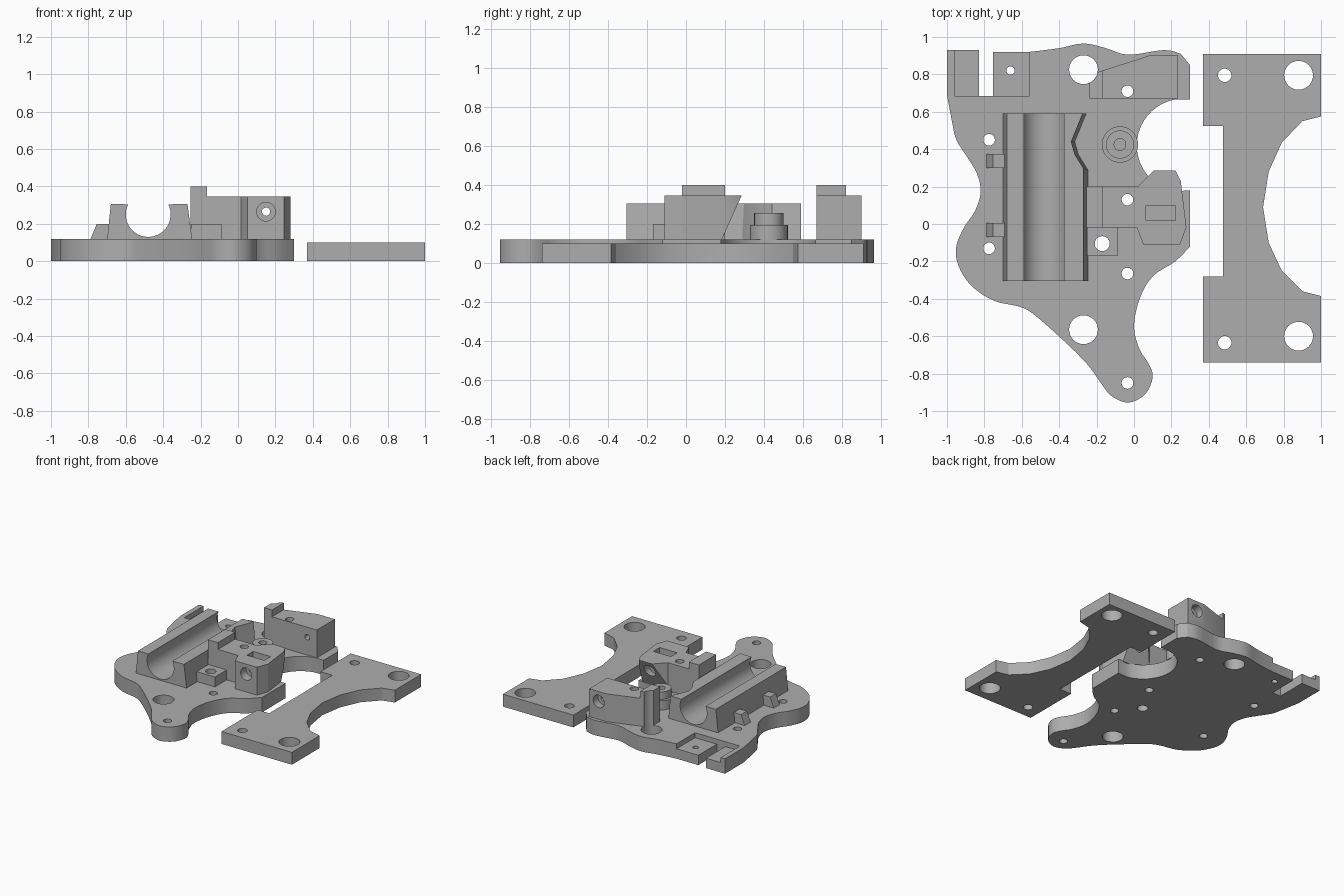
import bpy, bmesh, math
from mathutils import Vector

if "Cube" in bpy.data.objects:
    bpy.data.objects.remove(bpy.data.objects["Cube"], do_unlink=True)

grey = bpy.data.materials.new("plain grey")
grey.use_nodes = True
COLOUR = (0.42, 0.42, 0.42, 1)
grey.diffuse_color = COLOUR
grey.node_tree.nodes["Principled BSDF"].inputs["Base Color"].default_value = COLOUR

AXES = {
    "x": lambda u, v, w: (w, u, v),
    "y": lambda u, v, w: (u, w, v),
    "z": lambda u, v, w: (u, v, w),
}


def prism(name, outline, low, high, axis="z"):
    """Extrude a 2D outline along an axis."""
    place = AXES[axis]
    bm = bmesh.new()
    face = bm.faces.new([bm.verts.new(place(u, v, low)) for u, v in outline])
    moved = bmesh.ops.extrude_face_region(bm, geom=[face])["geom"]
    verts = [g for g in moved if isinstance(g, bmesh.types.BMVert)]
    bmesh.ops.translate(bm, verts=verts, vec=Vector(place(0, 0, high - low)))
    bmesh.ops.recalc_face_normals(bm, faces=bm.faces)
    mesh = bpy.data.meshes.new(name)
    bm.to_mesh(mesh)
    bm.free()
    mesh.materials.append(grey)
    obj = bpy.data.objects.new(name, mesh)
    bpy.context.collection.objects.link(obj)
    return obj


def rect(u0, u1, v0, v1):
    return [(u0, v0), (u1, v0), (u1, v1), (u0, v1)]


def arc(cx, cy, r, start, end, steps):
    angles = [math.radians(start + (end - start) * i / steps) for i in range(steps + 1)]
    return [(cx + r * math.cos(a), cy + r * math.sin(a)) for a in angles]


def drill(cx, cy, r, low=-0.1, high=0.6, axis="z"):
    return prism("drill", arc(cx, cy, r, 0, 360, 32)[:-1], low, high, axis)


def spline(points, steps=4):
    """Smooth curve through the given points."""
    pts = [Vector(p) for p in points]
    pts = [pts[0]] + pts + [pts[-1]]
    out = []
    for a, b, c, d in zip(pts, pts[1:], pts[2:], pts[3:]):
        for i in range(steps):
            t = i / steps
            out.append(tuple(0.5 * (2 * b + (c - a) * t + (2 * a - 5 * b + 4 * c - d) * t ** 2
                                    + (3 * b - a - 3 * c + d) * t ** 3)))
    return out + [tuple(pts[-1])]


def combine(obj, tools, operation="DIFFERENCE"):
    """Apply a boolean with each tool, then remove the tool."""
    bpy.context.view_layer.objects.active = obj
    for tool in tools:
        tool.hide_render = True
        mod = obj.modifiers.new("boolean", "BOOLEAN")
        mod.operation = operation
        mod.solver = "EXACT"
        mod.object = tool
        bpy.ops.object.modifier_apply(modifier=mod.name)
        bpy.data.objects.remove(tool, do_unlink=True)


BASE = 0.12     # top of the base plate
SEAT = 0.115    # blocks sink a little into the plate
TOP = 0.345     # top of the tall blocks
LIP = 0.4       # top of the raised lips

# Base plate: wavy outline with a round bite on the side
back_edge = spline([(-0.56, 0.92), (-0.4, 0.94), (-0.27, 0.965), (-0.15, 0.94),
                    (-0.03, 0.905), (0.16, 0.93), (0.25, 0.91)])
bite = arc(0.265, 0.42, 0.25, 101, 259, 20)
front_edge = spline([(0.3, -0.12), (0.22, -0.2), (0.1, -0.28), (0.03, -0.4), (0, -0.55),
                     (0.03, -0.67), (0.08, -0.75), (0.1, -0.82), (0.06, -0.91),
                     (-0.03, -0.955), (-0.12, -0.92), (-0.17, -0.86), (-0.25, -0.75),
                     (-0.38, -0.62), (-0.54, -0.48), (-0.62, -0.44), (-0.75, -0.41),
                     (-0.87, -0.33), (-0.94, -0.22), (-0.95, -0.12), (-0.91, -0.02),
                     (-0.85, 0.07), (-0.82, 0.17), (-0.84, 0.27), (-0.9, 0.37),
                     (-0.95, 0.45), (-0.97, 0.53)])
corner = [(-1, 0.69), (-1, 0.93), (-0.83, 0.93), (-0.83, 0.685), (-0.755, 0.685), (-0.755, 0.92)]
base = prism("base_plate", corner + back_edge + [(0.3, 0.85), (0.3, 0.665)] + bite
             + [(0.3, 0.18)] + front_edge, 0, BASE)
combine(base, [prism("pocket", rect(x0, x1, 0.685, 1), 0.08, 0.3)
               for x0, x1 in ((-0.96, -0.8), (-0.8, -0.56))])

BIG, SMALL = 0.077, 0.031
base_holes = [(-0.27, 0.825, BIG), (-0.27, -0.565, BIG), (-0.775, 0.45, SMALL),
              (-0.775, -0.13, SMALL), (-0.035, -0.265, SMALL), (-0.035, -0.85, SMALL),
              (-0.035, 0.13, SMALL), (-0.035, 0.71, SMALL), (-0.17, -0.105, 0.04),
              (-0.66, 0.82, 0.022)]
combine(base, [drill(*h) for h in base_holes])

# Separate plate with stepped side and hollowed side
cover = prism("cover_plate", [
    (0.37, 0.91), (1, 0.91), (1, 0.575), (0.9, 0.55), (0.79, 0.435), (0.72, 0.28), (0.69, 0.09),
    (0.72, -0.1), (0.79, -0.25), (0.9, -0.36), (1, -0.385), (1, -0.74), (0.37, -0.74),
    (0.37, -0.28), (0.475, -0.28), (0.475, 0.525), (0.37, 0.525)], 0, 0.1)
combine(cover, [drill(0.485, 0.795, 0.036), drill(0.88, 0.795, BIG),
                drill(0.485, -0.635, 0.036), drill(0.88, -0.6, BIG)])

# Bearing cradle with round channel and a notch clearing the post
channel = arc(-0.48, 0.25, 0.12, 153, 387, 28)
cradle = prism("bearing_cradle", [(-0.7, SEAT), (-0.68, 0.305)] + channel
               + [(-0.27, 0.305), (-0.245, SEAT)], -0.305, 0.59, "y")
notch = prism("notch", [(-0.26, 0.6), (-0.325, 0.44), (-0.305, 0.37), (-0.255, 0.29),
                        (-0.2, 0.25), (-0.1, 0.6)], 0, 0.5)
for vert in notch.data.vertices:
    vert.co.x += 0.1 * (0.2 - vert.co.z)
combine(cradle, [notch])

# Small wedges beside the cradle
for label, y in (("back", 0.3), ("front", -0.07)):
    prism(label + "_wedge", [(-0.79, SEAT), (-0.755, 0.2), (-0.68, 0.2), (-0.68, SEAT)],
          y, y + 0.075, "y")

# Low drilled lug
lug = prism("drilled_lug", rect(-0.25, -0.087, -0.17, -0.015), SEAT, 0.2)
combine(lug, [drill(-0.17, -0.105, 0.04)])

# Middle clamp block: raised lip, leaning back face, nut slot and cross bore
BORE = (0.15, 0.265)
middle = prism("middle_clamp", [
    (-0.255, -0.02), (0.015, -0.02), (0.05, -0.11), (0.245, -0.11), (0.28, -0.02), (0.26, 0.15),
    (0.25, 0.23), (0.22, 0.29), (0.11, 0.29), (0.02, 0.2), (-0.255, 0.2)], SEAT, TOP)
combine(middle, [prism("lip", rect(-0.255, -0.165, -0.02, 0.2), 0.2, LIP)], "UNION")
combine(middle, [
    prism("lean", [(0.175, 0.1), (0.31, LIP), (0.5, LIP), (0.5, 0.1)], 0.02, 0.5, "x"),
    prism("slot", rect(0.065, 0.222, 0.02, 0.1), 0.2, 0.5),
    drill(*BORE, 0.05, -0.2, -0.04, "y"),
    drill(*BORE, 0.05, 0.18, 0.4, "y"),
    drill(*BORE, 0.022, -0.2, 0.5, "y"),
    drill(-0.035, 0.13, SMALL)])

# Back clamp block: raised lip, rod hole bite and cross bore
back = prism("back_clamp", [(-0.237, 0.67), (0.235, 0.67), (0.235, 0.9), (0.08, 0.9),
                            (-0.2, 0.81), (-0.237, 0.79)], SEAT, TOP)
combine(back, [prism("lip", [(-0.237, 0.67), (-0.165, 0.67), (-0.165, 0.821), (-0.2, 0.81),
                             (-0.237, 0.79)], 0.2, LIP)], "UNION")
combine(back, [drill(-0.27, 0.825, BIG), drill(-0.035, 0.71, SMALL),
               drill(*BORE, 0.05, 0.84, 1, "y"), drill(*BORE, 0.022, 0.5, 1, "y")])

# Stepped round post with blind hole
POST = (-0.075, 0.425)
post = drill(*POST, 0.097, SEAT, 0.195)
post.name = "round_post"
combine(post, [drill(*POST, 0.075, 0.15, 0.255)], "UNION")
combine(post, [drill(*POST, SMALL, 0.14, 0.5)])

# Smooth the curved walls, keep the edges crisp
for obj in (base, cradle, lug, middle, back, post, cover):
    bpy.ops.object.select_all(action="DESELECT")
    obj.select_set(True)
    bpy.context.view_layer.objects.active = obj
    bpy.ops.object.shade_smooth_by_angle(angle=math.radians(20))
